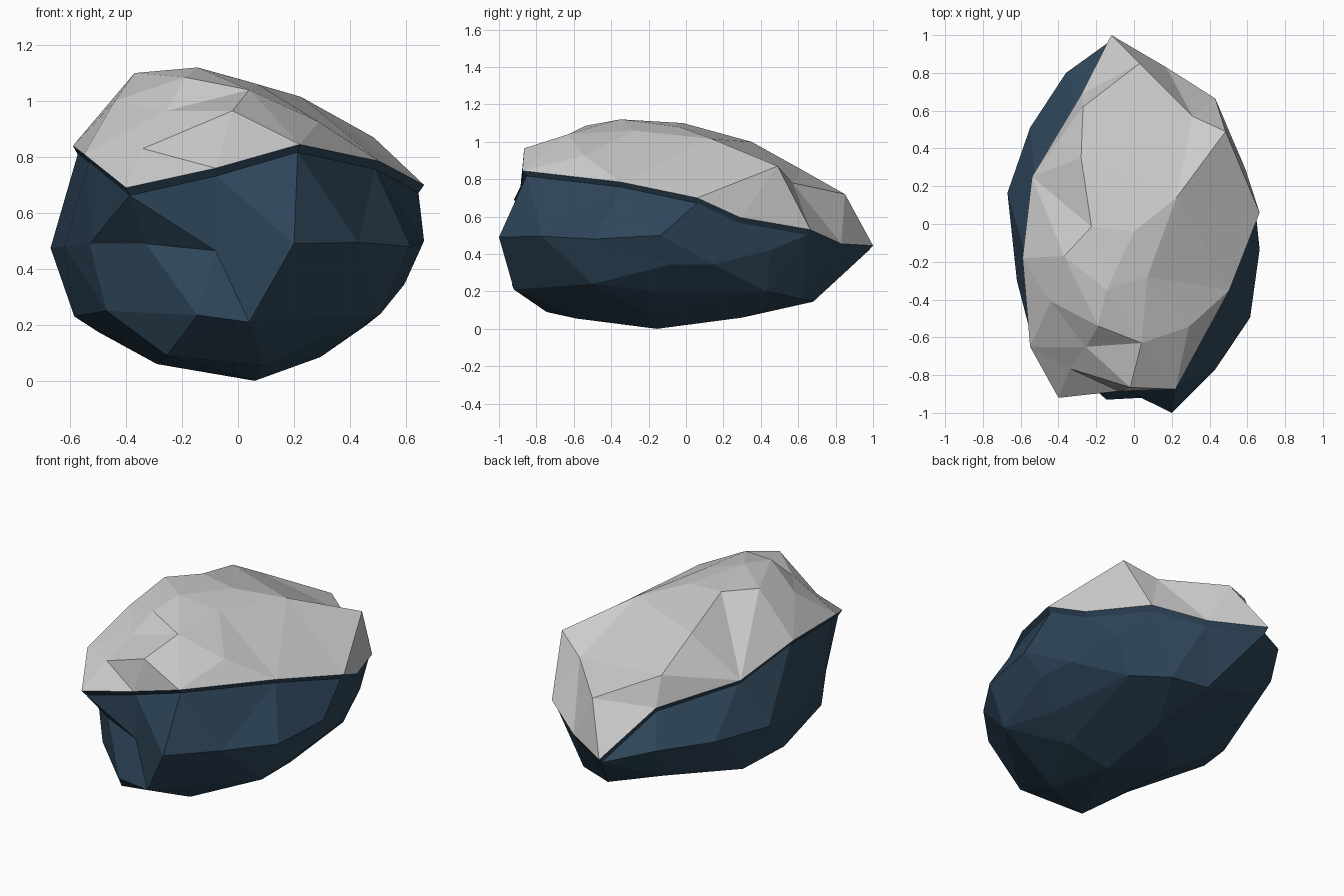
import bpy, bmesh
from mathutils import Vector
from mathutils.geometry import delaunay_2d_cdt

if "Cube" in bpy.data.objects:
    bpy.data.objects.remove(bpy.data.objects["Cube"])

# Lower edge of the pale cap, anticlockwise seen from above
RIM = [(-.40, -.92, .69), (-.08, -.885, .76), (.22, -.875, .845), (.505, -.35, .785),
       (.665, .06, .70), (.59, .29, .595), (.43, .665, .53), (.17, .83, .455),
       (-.12, 1, .445), (-.28, .685, .68), (-.54, .25, .75), (-.59, -.18, .84),
       (-.55, -.65, .81)]

# Corner points on top of the cap
TOP = [(-.34, -.765, .83), (-.02, -.865, .965), (-.255, -.65, .965), (.04, -.63, 1.04),
       (-.19, -.54, 1.085), (.29, -.545, .925), (-.145, -.35, 1.12), (.07, -.28, 1.06),
       (-.37, -.17, 1.10), (-.225, -.015, 1.10), (.225, .14, 1.015), (-.28, .35, 1.0),
       (.0, -.04, 1.08), (-.27, .62, .85), (.31, .57, .78), (.485, .49, .87),
       (.03, .85, .72), (-.44, -.41, 1.0)]

# Corner points of the dark lower rock: middle belt, lower belt, underside
BELT = [(-.53, -.58, .49), (-.33, -.77, .49), (-.08, -.86, .465), (.20, -1, .49),
        (.43, -.77, .495), (.615, -.495, .48), (.665, -.135, .50), (-.36, .80, .485),
        (-.55, .51, .48), (-.67, .165, .475), (-.62, -.3, .48), (.5, .45, .42)]
LOW = [(-.47, -.62, .25), (-.145, -.93, .235), (.04, -.92, .21), (.51, -.5, .24),
       (.595, -.08, .345), (.57, .15, .345), (.4, .43, .2), (.045, .68, .145),
       (-.5, .17, .175), (-.585, -.1, .23), (-.255, -.745, .09), (.09, -.585, .055),
       (.295, -.2, .085), (.06, -.155, 0), (.08, .3, .06), (-.29, 0, .06),
       (.25, .62, .16), (-.3, .64, .26), (.46, -.155, .2)]


def add_object(name, bm, material=None):
    bmesh.ops.recalc_face_normals(bm, faces=bm.faces)
    mesh = bpy.data.meshes.new(name)
    bm.to_mesh(mesh)
    bm.free()
    obj = bpy.data.objects.new(name, mesh)
    bpy.context.collection.objects.link(obj)
    if material:
        mesh.materials.append(material)
    return obj


dark = bpy.data.materials.new("dark_blue")
dark.diffuse_color = (.027, .06, .10, 1)
dark.use_nodes = True
dark.node_tree.nodes["Principled BSDF"].inputs["Base Color"].default_value = dark.diffuse_color

# Cap: faceted height surface inside the rim outline, with fixed ridge lines
points = RIM + TOP
n = len(RIM)
outline = [(i, (i + 1) % n) for i in range(n)]
ridges = [(4, n + 15), (5, n + 15), (n, n + 1), (n, 1), (n + 9, n + 6),
          (n + 6, n + 4), (n + 8, n + 4), (n + 10, n + 15), (n + 2, n + 1)]
verts, _, faces, origin, _, _ = delaunay_2d_cdt(
    [Vector(p[:2]) for p in points], outline + ridges, [], 1, 1e-5)
bm = bmesh.new()
cap = [bm.verts.new((v.x, v.y, points[o[0]][2])) for v, o in zip(verts, origin)]
for f in faces:
    bm.faces.new([cap[i] for i in f])
add_object("pale_cap", bm)

# Lower rock: points joined as on a ball around the centre, then put in place
inner = [(x * .97, y * .975, z - .028) for x, y, z in RIM]
centre = Vector((0, 0, .5))
bm = bmesh.new()
place = {}
for k, p in enumerate(inner + BELT + LOW):
    d = Vector(p) - centre
    d.y *= .66
    place[bm.verts.new(d.normalized())] = (k, Vector(p))
bmesh.ops.convex_hull(bm, input=bm.verts[:])
for v, (k, p) in place.items():
    v.co = p
bm.normal_update()
# Open the top, which the cap covers
lid = [f for f in bm.faces
       if all(place[v][0] < n for v in f.verts) and abs(f.normal.z) > .35]
bmesh.ops.delete(bm, geom=lid, context='FACES')
add_object("lower_rock", bm, dark)

# Dark lip under the cap edge
bm = bmesh.new()
outer_ring = [bm.verts.new(p) for p in RIM]
inner_ring = [bm.verts.new(p) for p in inner]
for i, j in outline:
    bm.faces.new((outer_ring[i], inner_ring[i], inner_ring[j], outer_ring[j]))
add_object("cap_lip", bm, dark)
